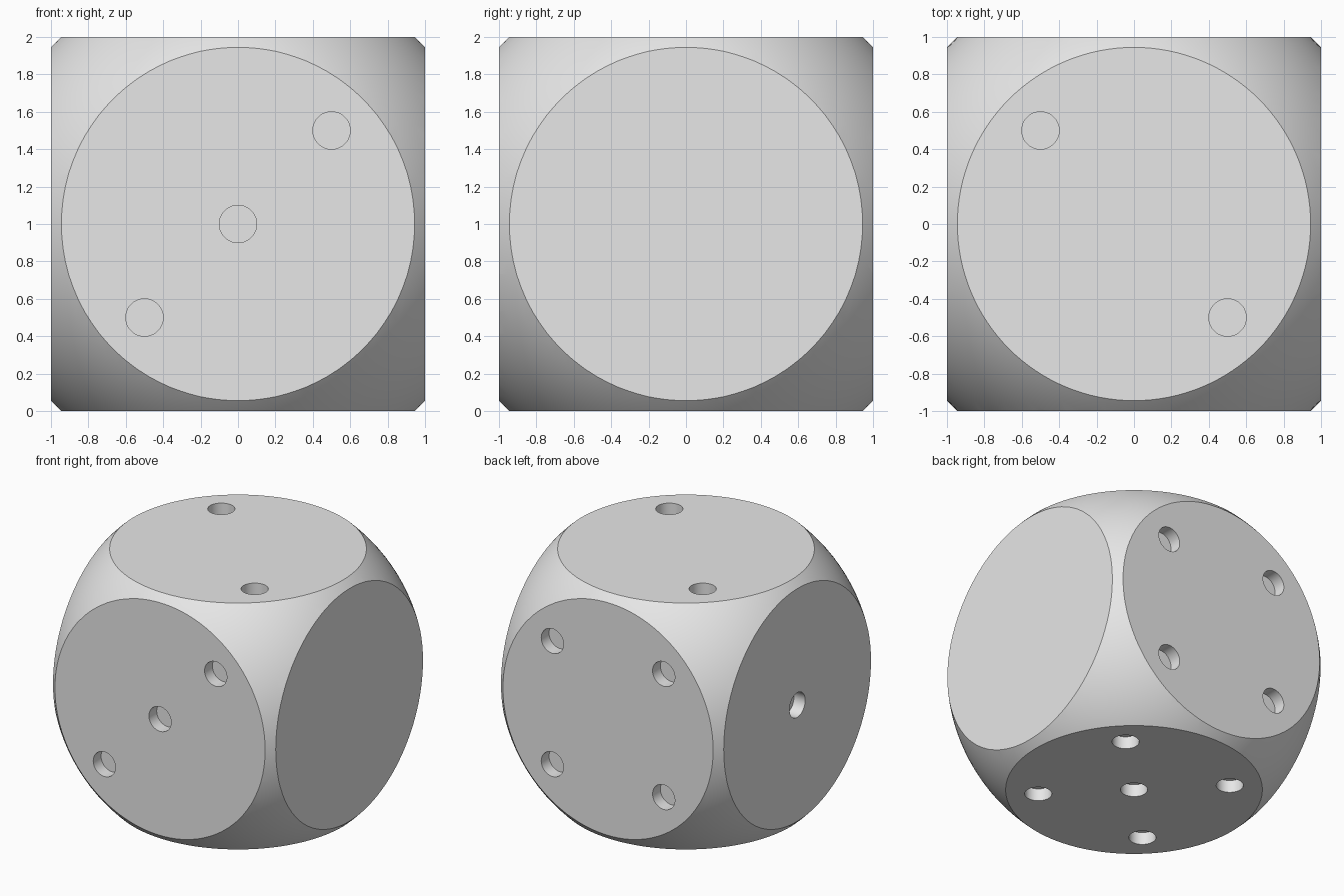
import bpy, bmesh
from mathutils import Matrix, Vector

old = bpy.data.objects.get("Cube")
if old:
    bpy.data.objects.remove(old, do_unlink=True)

CENTRE = Vector((0, 0, 1))
FLAT_RADIUS = 0.945                       # radius of each flat round face
BALL_RADIUS = (1 + FLAT_RADIUS ** 2) ** 0.5
PIP_RADIUS, PIP_DEPTH, STEP = 0.1, 0.1, 0.5

grey = bpy.data.materials.new("light grey")
grey.use_nodes = True
grey.diffuse_color = (0.8, 0.8, 0.8, 1)
grey.node_tree.nodes["Principled BSDF"].inputs["Base Color"].default_value = (0.8, 0.8, 0.8, 1)


def make_object(name, bm):
    mesh = bpy.data.meshes.new(name)
    bm.to_mesh(mesh)
    bm.free()
    mesh.materials.append(grey)
    obj = bpy.data.objects.new(name, mesh)
    bpy.context.collection.objects.link(obj)
    return obj


def cut(target, tool, operation):
    """Apply a boolean and throw the tool away."""
    mod = target.modifiers.new(operation.title(), 'BOOLEAN')
    mod.operation, mod.object, mod.solver = operation, tool, 'EXACT'
    bpy.context.view_layer.objects.active = target
    bpy.ops.object.modifier_apply(modifier=mod.name)
    bpy.data.objects.remove(tool, do_unlink=True)


# Body: a ball trimmed by a cube
bm = bmesh.new()
bmesh.ops.create_uvsphere(bm, u_segments=128, v_segments=64, radius=BALL_RADIUS,
                          matrix=Matrix.Translation(CENTRE))
die = make_object("die_body", bm)

bm = bmesh.new()
bmesh.ops.create_cube(bm, size=2, matrix=Matrix.Translation(CENTRE))
cut(die, make_object("trim_cube", bm), 'INTERSECT')

# Pips: unit offsets from the die centre; the +x side is plain
corners = [(a, b) for a in (-1, 1) for b in (-1, 1)]
pips = [((0, -1, 0), [(i, -1, i) for i in (-1, 0, 1)]),
        ((0, 0, 1), [(i, -i, 1) for i in (-1, 1)]),
        ((-1, 0, 0), [(-1, 0, 0)]),
        ((0, 1, 0), [(a, 1, b) for a, b in corners]),
        ((0, 0, -1), [(a, b, -1) for a, b in corners + [(0, 0)]])]

bm = bmesh.new()
for normal, spots in pips:
    n = Vector(normal)
    turn = n.to_track_quat('Z', 'Y').to_matrix().to_4x4()
    for spot in spots:
        across = Vector(spot) - n
        place = Matrix.Translation(CENTRE + n + across * STEP)
        bmesh.ops.create_cone(bm, cap_ends=True, segments=48, radius1=PIP_RADIUS,
                              radius2=PIP_RADIUS, depth=2 * PIP_DEPTH, matrix=place @ turn)
cut(die, make_object("pip_cutters", bm), 'DIFFERENCE')

# Smooth ball surface and pip walls, crisp rims
bpy.ops.object.select_all(action='DESELECT')
die.select_set(True)
bpy.context.view_layer.objects.active = die
bpy.ops.object.shade_smooth_by_angle(angle=0.5)
